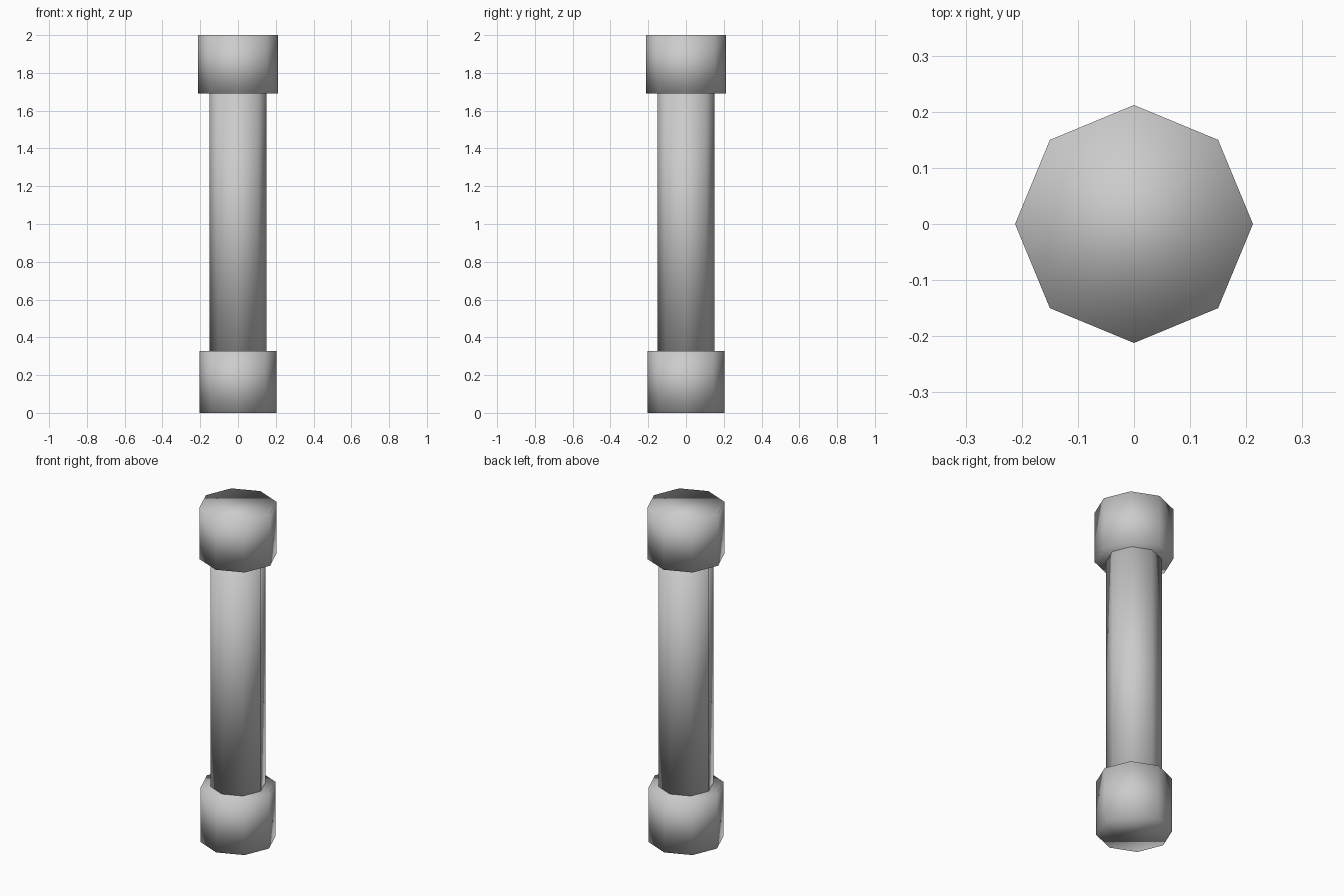
import bpy

if "Cube" in bpy.data.objects:
    bpy.data.objects.remove(bpy.data.objects["Cube"])


def octagon_post(name, radius, z0, z1):
    """Eight-sided cylinder with corners on the x and y axes."""
    bpy.ops.mesh.primitive_cylinder_add(
        vertices=8, radius=radius, depth=z1 - z0, location=(0, 0, (z0 + z1) / 2))
    obj = bpy.context.object
    obj.name = name
    bpy.ops.object.shade_smooth()
    return obj


# Wider collars at both ends, slim shaft between them
octagon_post("bottom_collar", 0.205, 0.0, 0.328)
octagon_post("shaft", 0.151, 0.32, 1.70)
octagon_post("top_collar", 0.212, 1.692, 2.0)
